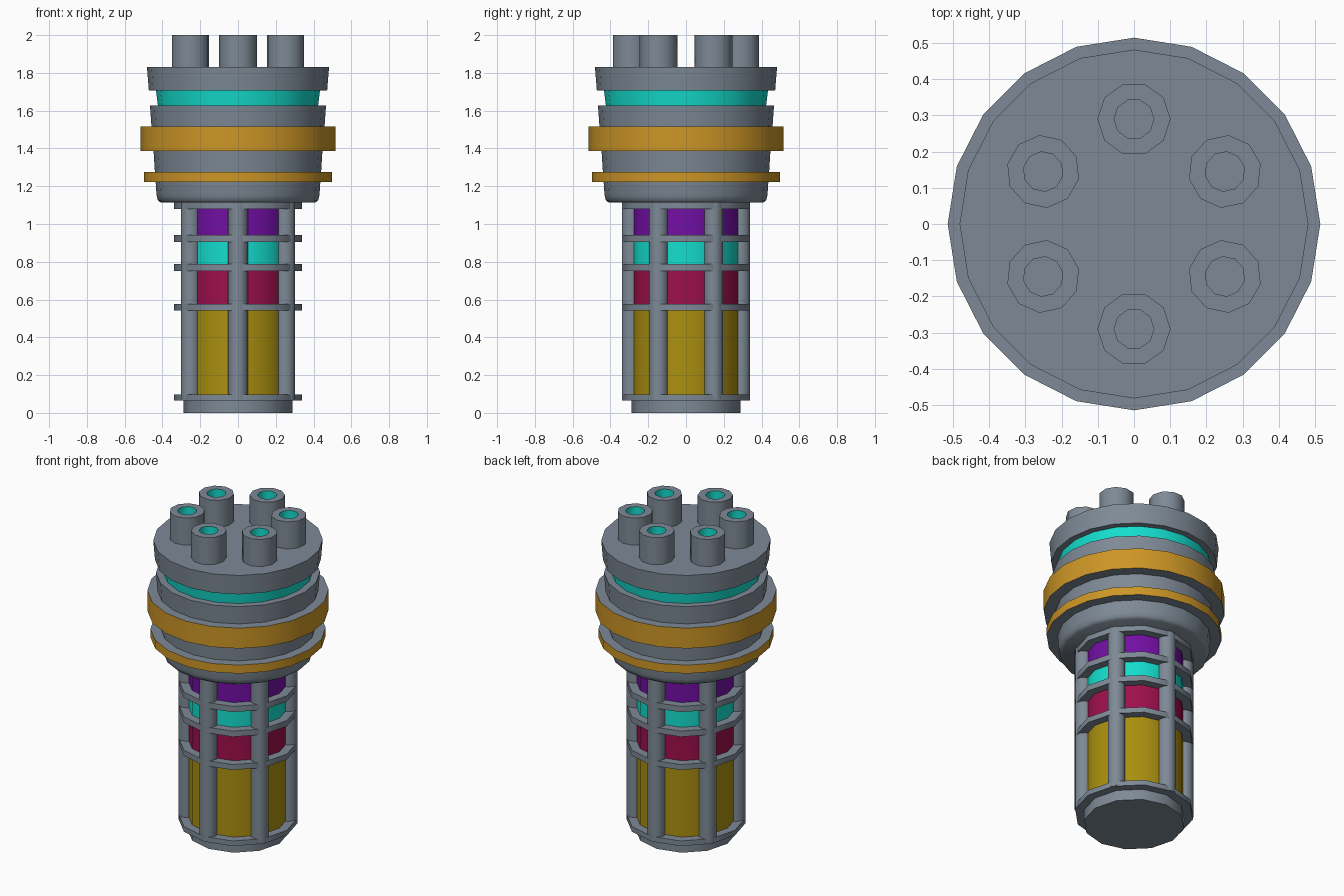
import bpy, bmesh, math

if "Cube" in bpy.data.objects:
    bpy.data.objects.remove(bpy.data.objects["Cube"])


def material(name, rgb):
    lin = [((c / 255 + 0.055) / 1.055) ** 2.4 for c in rgb]
    m = bpy.data.materials.new(name)
    m.diffuse_color = (*lin, 1)
    m.use_nodes = True
    m.node_tree.nodes["Principled BSDF"].inputs["Base Color"].default_value = m.diffuse_color
    return m


GREY = material("steel grey", (126, 138, 150))
TEAL = material("teal", (20, 222, 206))
ORANGE = material("amber orange", (205, 150, 38))
PURPLE = material("purple", (114, 15, 164))
RED = material("crimson", (158, 15, 76))
YELLOW = material("dark yellow", (170, 143, 15))


def lathe(name, sides, profile, mats, colour=None, loc=(0, 0), turn=0, caps=True, closed=False):
    """Spin (radius, z) points; colour maps a segment index to a material index."""
    bm = bmesh.new()
    rings = []
    for r, z in profile:
        rings.append([bm.verts.new((loc[0] + r * math.cos(turn + math.tau * i / sides),
                                    loc[1] + r * math.sin(turn + math.tau * i / sides), z))
                      for i in range(sides)])
    n = len(rings)
    for k in range(n if closed else n - 1):
        a, b = rings[k], rings[(k + 1) % n]
        for i in range(sides):
            j = (i + 1) % sides
            f = bm.faces.new((a[i], a[j], b[j], b[i]))
            f.material_index = (colour or {}).get(k, 0)
    if caps and not closed:
        bm.faces.new(rings[0][::-1])
        bm.faces.new(rings[-1])
    for f in bm.faces:
        f.smooth = True
    me = bpy.data.meshes.new(name)
    bm.to_mesh(me)
    bm.free()
    for m in mats:
        me.materials.append(m)
    me.set_sharp_from_angle(angle=math.radians(40))
    ob = bpy.data.objects.new(name, me)
    bpy.context.collection.objects.link(ob)
    return ob


# Head: tapered drum with a teal groove and two collars coloured on the rim only
lathe("head", 20, [
    (0.408, 1.113), (0.424, 1.125), (0.431, 1.15), (0.436, 1.222),
    (0.498, 1.222), (0.498, 1.275), (0.440, 1.275), (0.447, 1.387),
    (0.515, 1.387), (0.515, 1.515), (0.458, 1.515), (0.466, 1.627),
    (0.424, 1.627), (0.434, 1.707), (0.472, 1.707), (0.482, 1.83)],
    [GREY, ORANGE, TEAL], {4: 1, 8: 1, 12: 2})

# Core: grey base, then four coloured bands
levels = [(0, 0.08, GREY, "core_base"), (0.08, 0.56, YELLOW, "lower_band"),
          (0.56, 0.77, RED, "middle_band"), (0.77, 0.925, TEAL, "upper_band"),
          (0.925, 1.113, PURPLE, "top_band")]
for z0, z1, mat, name in levels:
    lathe(name, 12, [(0.288, z0), (0.288, z1)], [mat])

# Cage hoops around the core
for z0, z1 in [(0.066, 0.098), (0.543, 0.577), (0.751, 0.787), (0.906, 0.942), (1.08, 1.114)]:
    lathe("cage_hoop", 12, [(0.34, z0), (0.34, z1), (0.27, z1), (0.27, z0)],
          [GREY], closed=True)

# Six cage bars, and six hollow tubes on top at the same angles
for i in range(6):
    a = math.radians(30 + 60 * i)
    at = (0.29 * math.cos(a), 0.29 * math.sin(a))
    turn = a - math.pi / 2
    lathe("cage_bar", 10, [(0.052, 0.07), (0.052, 1.113)], [GREY], loc=at, turn=turn)
    lathe("top_tube", 10, [(0.101, 1.83), (0.101, 2.0), (0.055, 2.0), (0.055, 1.83)],
          [GREY, TEAL], {2: 1}, loc=at, turn=turn, caps=False)
